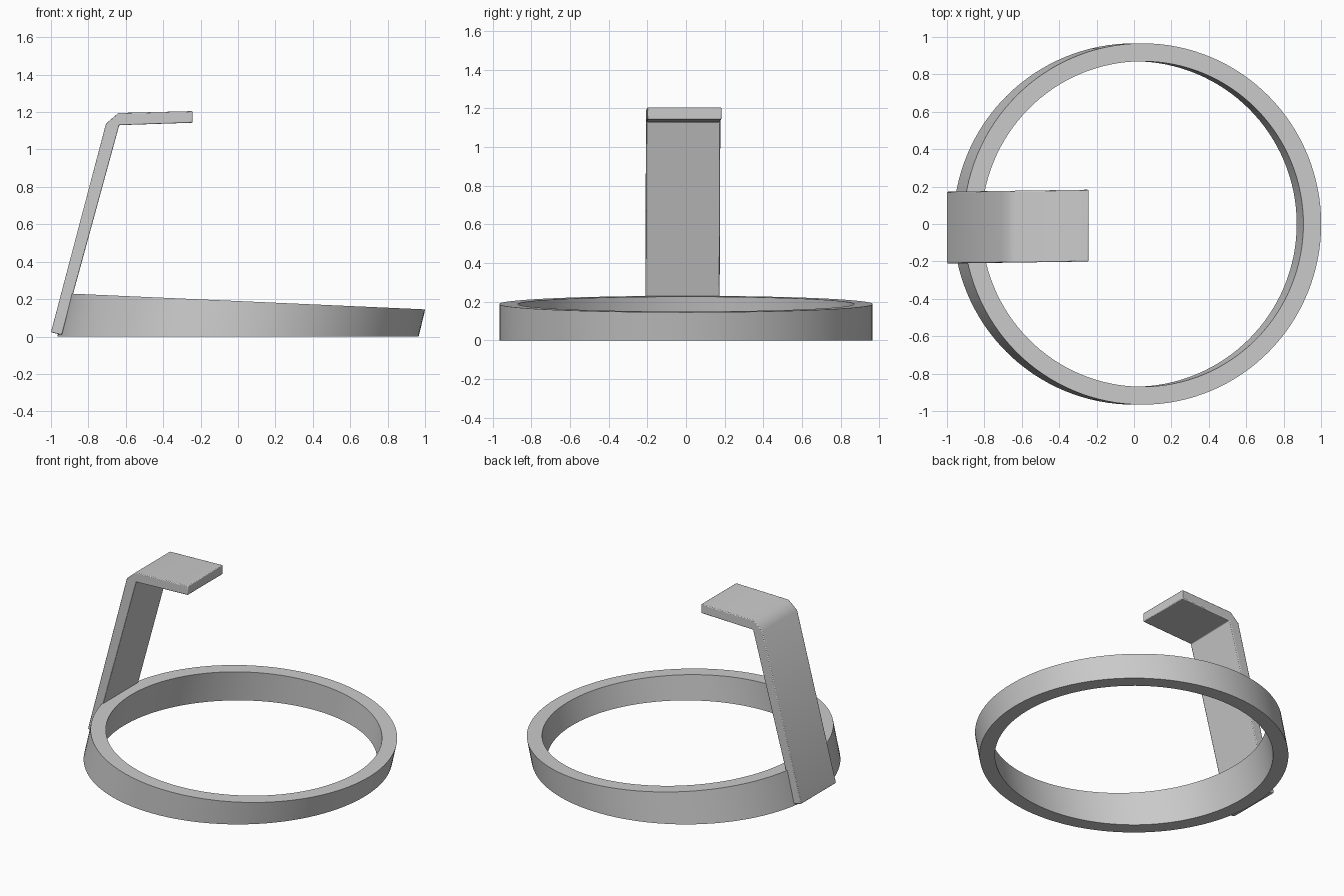
import bpy, bmesh
from math import cos, sin, tau, radians

if "Cube" in bpy.data.objects:
    bpy.data.objects.remove(bpy.data.objects["Cube"])


def make_object(name, bm):
    bmesh.ops.recalc_face_normals(bm, faces=bm.faces)
    mesh = bpy.data.meshes.new(name)
    bm.to_mesh(mesh)
    bm.free()
    ob = bpy.data.objects.new(name, mesh)
    bpy.context.collection.objects.link(ob)
    bpy.ops.object.select_all(action='DESELECT')
    ob.select_set(True)
    bpy.context.view_layer.objects.active = ob
    return ob


# Ring: leaning tube with a sloped top
SIDES, LEAN = 128, 0.24
bm = bmesh.new()
rows = []
for radius, top in ((0.966, 0), (0.966, 1), (0.87, 1), (0.87, 0)):
    row = []
    for i in range(SIDES):
        a = tau * i / SIDES
        x, y = radius * cos(a), radius * sin(a)
        z = top * (0.1895 - 0.0445 * x) / (1 + 0.0445 * LEAN)
        row.append(bm.verts.new((x + LEAN * z, y, z)))
    rows.append(row)
for r in range(4):
    a, b = rows[r], rows[(r + 1) % 4]
    for i in range(SIDES):
        j = (i + 1) % SIDES
        bm.faces.new((a[i], a[j], b[j], b[i]))
make_object("base_ring", bm)
bpy.ops.object.shade_smooth_by_angle(angle=radians(30))

# Bent arm: side profile extruded across y, turned very slightly about z
profile = [(-1.0, 0.023), (-0.706, 1.138), (-0.64, 1.195), (-0.243, 1.205),
           (-0.243, 1.143), (-0.635, 1.13), (-0.942, 0.008)]
bm = bmesh.new()
sides = [[bm.verts.new((x, s * 0.192 - 0.005 + 0.0145 * x, z)) for x, z in profile]
         for s in (-1, 1)]
n = len(profile)
for i in range(n):
    j = (i + 1) % n
    bm.faces.new((sides[0][i], sides[0][j], sides[1][j], sides[1][i]))
for s in sides:
    # split each cheek into the upright and the top shelf
    bm.faces.new([s[i] for i in (0, 1, 5, 6)])
    bm.faces.new([s[i] for i in (1, 2, 5)])
    bm.faces.new([s[i] for i in (2, 3, 4, 5)])
arm = make_object("bent_arm", bm)
bev = arm.modifiers.new("soft_edges", 'BEVEL')
bev.width, bev.segments = 0.005, 2
bev.limit_method, bev.angle_limit = 'ANGLE', radians(60)
bpy.ops.object.shade_smooth_by_angle(angle=radians(50))
